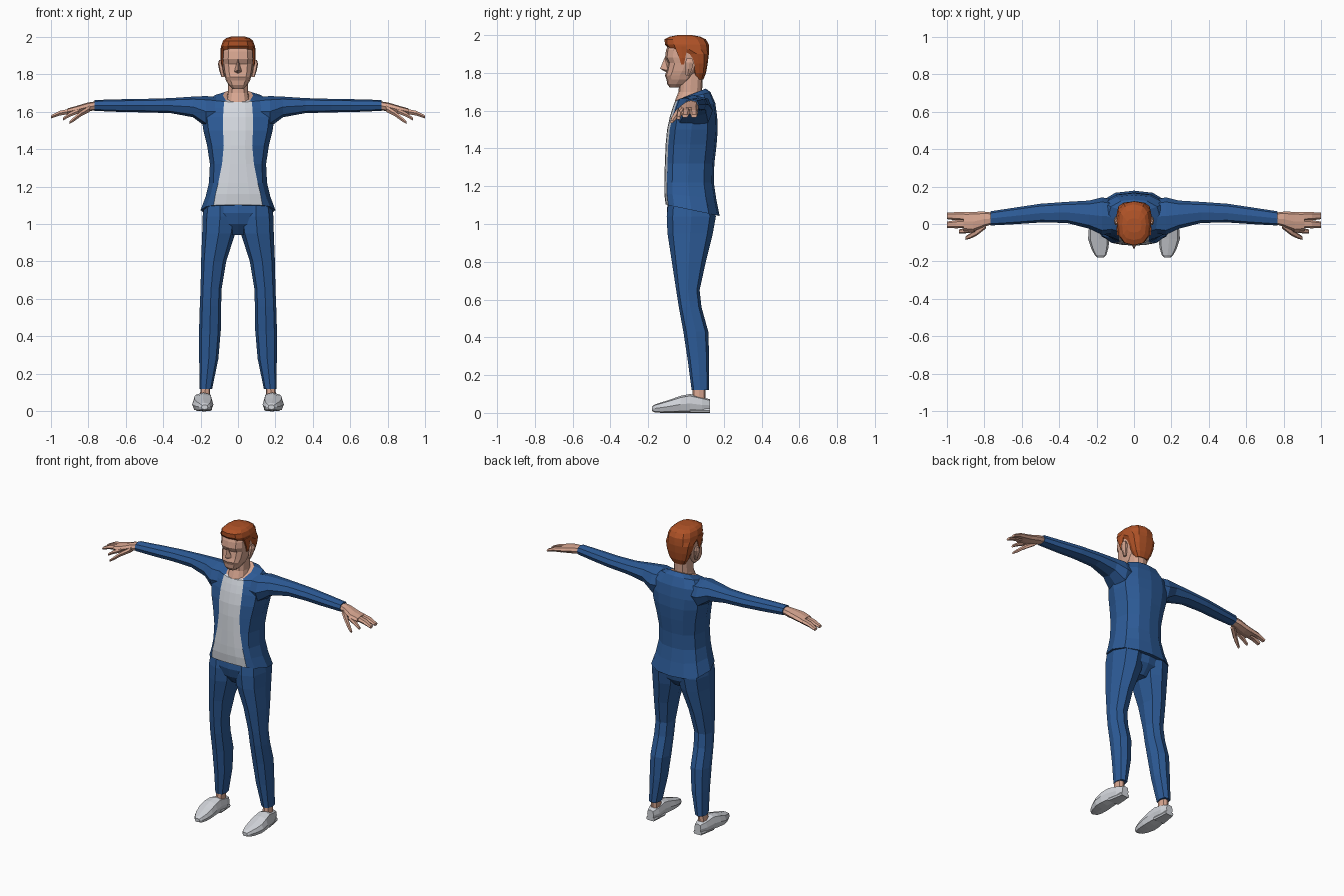
import bpy, bmesh, math


def material(name, rgb):
    m = bpy.data.materials.new(name)
    m.diffuse_color = (*rgb, 1)
    return m


BLUE = material("suit blue", (0.026, 0.105, 0.31))
WHITE = material("shirt white", (0.66, 0.69, 0.74))
SHOE = material("shoe grey", (0.64, 0.66, 0.70))
SKIN = material("skin", (0.68, 0.38, 0.28))
HAIR = material("ginger hair", (0.43, 0.085, 0.02))


def finish(name, bm, mats, mirror=False):
    bmesh.ops.recalc_face_normals(bm, faces=bm.faces)
    mesh = bpy.data.meshes.new(name)
    bm.to_mesh(mesh)
    bm.free()
    for m in mats:
        mesh.materials.append(m)
    ob = bpy.data.objects.new(name, mesh)
    bpy.context.collection.objects.link(ob)
    if mirror:
        ob.modifiers.new("both sides", "MIRROR")
    return ob


def skin_rings(name, rings, mats, mirror=False, rule=None, cap=0):
    """Join closed rings of points into a capped body."""
    bm = bmesh.new()
    vs = [[bm.verts.new(p) for p in r] for r in rings]
    n = len(vs[0])
    for a, b in zip(vs, vs[1:]):
        for j in range(n):
            k = (j + 1) % n
            f = bm.faces.new((a[j], a[k], b[k], b[j]))
            f.material_index = rule(j) if rule else 0
    bm.faces.new(vs[0])
    bm.faces.new(vs[-1]).material_index = cap
    return finish(name, bm, mats, mirror)


def tube(name, rows, axis, mat, sides=8, power=0.8, mirror=False):
    """Rows are (position on axis, centre u, centre v, radius u, radius v)."""
    rings = []
    for t, cu, cv, ru, rv in rows:
        ring = []
        for i in range(sides):
            a = 2 * math.pi * i / sides
            c, s = math.cos(a), math.sin(a)
            u = cu + math.copysign(abs(c) ** power, c) * ru
            v = cv + math.copysign(abs(s) ** power, s) * rv
            ring.append({"x": (t, u, v), "y": (u, t, v), "z": (u, v, t)}[axis])
        rings.append(ring)
    return skin_rings(name, rings, [mat], mirror)


def upright(name, rows, mat, sides=12, power=0.8):
    """Centred body from rows of (z, front y, back y, half width)."""
    return tube(name, [(z, 0, (f + b) / 2, w, (b - f) / 2) for z, f, b, w in rows],
                "z", mat, sides, power)


# Jacket with the shirt as its front strip: z, tilt, half width, front, back, shirt half width
torso = [
    (1.08, -.21, .200, -.108, .178, .130), (1.15, -.10, .172, -.115, .160, .120),
    (1.22, 0, .155, -.115, .147, .105), (1.32, 0, .150, -.112, .150, .085),
    (1.42, 0, .165, -.108, .162, .076), (1.50, 0, .185, -.100, .168, .080),
    (1.57, 0, .195, -.085, .165, .080), (1.625, .10, .185, -.070, .155, .077),
    (1.665, .25, .140, -.058, .130, .073), (1.675, .40, .080, -.050, .105, .062)]
rings = []
for z, tilt, w, f, b, s in torso:
    d = b - f
    half = [(0, f), (s * .5, f + .003), (s, f + .014), (w * .85, f + d * .16),
            (w, f + d * .48), (w * .88, f + d * .80), (w * .5, f + d * .96), (0, b)]
    ring = half + [(-x, y) for x, y in half[6:0:-1]]
    rings.append([(x, y, z + tilt * y) for x, y in ring])
skin_rings("jacket_and_shirt", rings, [BLUE, WHITE, SKIN],
           rule=lambda j: int(j in (0, 1, 12, 13)), cap=2)

# Sleeves
tube("sleeve", [
    (.09, .040, 1.600, .085, .075), (.17, .042, 1.600, .100, .083),
    (.24, .050, 1.625, .075, .055), (.36, .062, 1.632, .056, .040),
    (.50, .058, 1.632, .050, .036), (.62, .045, 1.632, .045, .034),
    (.765, .030, 1.633, .038, .029)], "x", BLUE, mirror=True)

# Hands
tube("palm", [
    (.75, .030, 1.633, .030, .023), (.80, .026, 1.625, .040, .024),
    (.86, .012, 1.610, .053, .021), (.91, .014, 1.600, .050, .017)],
    "x", SKIN, mirror=True)
for name, y0, y1 in (("outer_fingers", .040, .043), ("middle_fingers", .002, -.004)):
    tube(name, [(.89, y0, 1.603, .023, .016), (.95, (y0 + y1) / 2, 1.592, .022, .014),
                (.998, y1, 1.572, .017, .009)], "x", SKIN, 6, mirror=True)
tube("index_finger", [(.85, -.025, 1.605, .018, .015), (.90, -.035, 1.583, .015, .013),
                      (.935, -.040, 1.560, .010, .009)], "x", SKIN, 6, mirror=True)
tube("thumb", [(.79, -.002, 1.617, .022, .019), (.84, -.043, 1.588, .019, .016),
               (.875, -.064, 1.560, .015, .013), (.90, -.076, 1.541, .009, .008)],
     "x", SKIN, 6, mirror=True)

# Trousers
upright("trouser_seat", [
    (1.14, -.095, .140, .155), (1.06, -.102, .150, .180),
    (1.00, -.085, .140, .150), (.94, -.035, .085, .050)], BLUE)
tube("trouser_leg", [
    (1.10, .095, .025, .085, .120), (1.04, .096, .028, .093, .130),
    (.95, .103, .022, .088, .120), (.80, .130, .015, .067, .090),
    (.65, .144, .010, .056, .062), (.56, .147, .022, .057, .060),
    (.43, .150, .052, .058, .066), (.28, .156, .066, .051, .057),
    (.12, .172, .076, .034, .046)], "z", BLUE, mirror=True)

# Ankles and shoes
tube("ankle", [(.16, .174, .072, .026, .034), (.05, .176, .066, .027, .036)],
     "z", SKIN, mirror=True)
tube("shoe", [
    (.128, .176, .040, .024, .032), (.085, .178, .042, .040, .042),
    (.02, .184, .050, .047, .050), (-.03, .188, .045, .054, .045),
    (-.08, .188, .036, .057, .036), (-.13, .183, .028, .046, .028),
    (-.165, .179, .024, .031, .021), (-.18, .178, .022, .017, .012)],
    "y", SHOE, power=.65, mirror=True)
tube("shoe_heel", [(.128, .176, .012, .030, .012), (.02, .182, .012, .044, .012)],
     "y", SHOE, power=.4, mirror=True)

# Neck and head
upright("neck", [(1.60, -.060, .080, .062), (1.655, -.058, .085, .064),
                 (1.70, -.040, .085, .054), (1.80, -.030, .090, .054)], SKIN)
upright("head", [
    (1.722, -.086, -.035, .028), (1.742, -.100, .000, .050),
    (1.765, -.103, .030, .064), (1.785, -.112, .045, .070),
    (1.81, -.104, .065, .077), (1.853, -.096, .090, .083),
    (1.882, -.111, .100, .086), (1.92, -.106, .100, .084),
    (1.96, -.090, .090, .070)], SKIN, power=.72)
tube("ear", [(1.785, .080, .008, .009, .010), (1.82, .088, .014, .012, .020),
             (1.855, .094, .018, .013, .025), (1.875, .093, .018, .008, .016)],
     "z", SKIN, 6, mirror=True)

# Nose
bm = bmesh.new()
bridge, left, right, tip, base, deep = [bm.verts.new(p) for p in (
    (0, -.113, 1.882), (-.021, -.095, 1.812), (.021, -.095, 1.812),
    (0, -.137, 1.822), (0, -.106, 1.804), (0, -.08, 1.85))]
for f in ((bridge, left, tip), (bridge, tip, right), (left, base, tip),
          (tip, base, right), (bridge, deep, left), (bridge, right, deep),
          (left, deep, base), (base, deep, right)):
    bm.faces.new(f)
finish("nose", bm, [SKIN])

# Hair with a raised quiff, and sideburns
upright("hair", [
    (1.765, .045, .092, .042), (1.80, .035, .106, .066), (1.85, .020, .115, .083),
    (1.90, -.005, .121, .092), (1.925, -.090, .122, .093), (1.95, -.112, .121, .090),
    (1.978, -.113, .105, .080), (1.992, -.085, .075, .064),
    (2.00, -.045, .030, .040)], HAIR, power=.75)
tube("sideburn", [(1.845, .082, -.018, .006, .009), (1.88, .084, -.020, .009, .018),
                  (1.94, .084, -.025, .009, .040)], "z", HAIR, 6, mirror=True)
